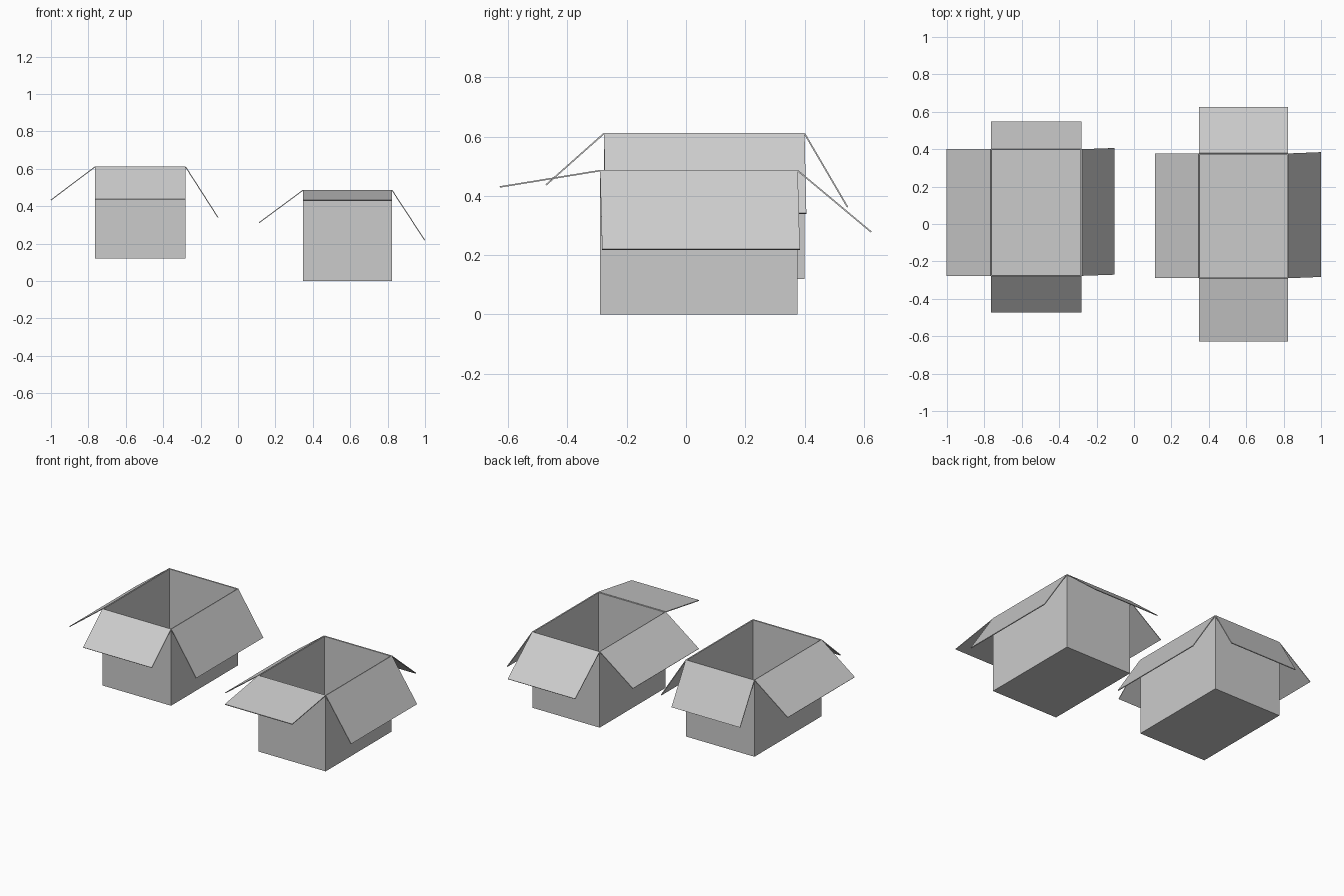
import bpy

if "Cube" in bpy.data.objects:
    bpy.data.objects.remove(bpy.data.objects["Cube"])

THICK = 0.005


def sheet(name, verts, faces, offset):
    """Cardboard sheet: flat faces given a thin thickness."""
    me = bpy.data.meshes.new(name)
    me.from_pydata(verts, [], faces)
    me.update()
    ob = bpy.data.objects.new(name, me)
    bpy.context.collection.objects.link(ob)
    mod = ob.modifiers.new("thickness", 'SOLIDIFY')
    mod.thickness = THICK
    mod.offset = offset
    mod.use_even_offset = True
    return ob


def carton(name, x, y, z, left, right, front, back, skew):
    """Open carton; each flap is given by its outer edge (position, height)."""
    (x0, x1), (y0, y1), (z0, z1) = x, y, z
    ring = [(x0, y0), (x1, y0), (x1, y1), (x0, y1)]

    # floor and four walls, open on top
    verts = [(px, py, h) for h in (z0, z1) for px, py in ring]
    walls = [(i, (i + 1) % 4, (i + 1) % 4 + 4, i + 4) for i in range(4)]
    sheet(name + "_body", verts, [(3, 2, 1, 0)] + walls, -1)

    # four flaps folded outwards from the rim
    outer = {
        "front": [(x0, front[0], front[1]), (x1, front[0], front[1])],
        "right": [(right[0], y0 + skew, right[1]), (right[0], y1 + skew, right[1])],
        "back": [(x1, back[0], back[1]), (x0, back[0], back[1])],
        "left": [(left[0], y1, left[1]), (left[0], y0, left[1])],
    }
    for i, (side, (a, b)) in enumerate(outer.items()):
        p, q = ring[i], ring[(i + 1) % 4]
        sheet(f"{name}_{side}_flap", [(*p, z1), a, b, (*q, z1)], [(0, 1, 2, 3)], 0)


# raised carton on the left
carton("left_carton", (-0.765, -0.28), (-0.277, 0.40), (0.12, 0.61),
       left=(-1.0, 0.433), right=(-0.107, 0.34),
       front=(-0.472, 0.437), back=(0.545, 0.362), skew=0.006)

# carton on the ground on the right
carton("right_carton", (0.347, 0.824), (-0.29, 0.377), (0.0, 0.485),
       left=(0.113, 0.312), right=(0.998, 0.219),
       front=(-0.628, 0.43), back=(0.625, 0.278), skew=0.007)
